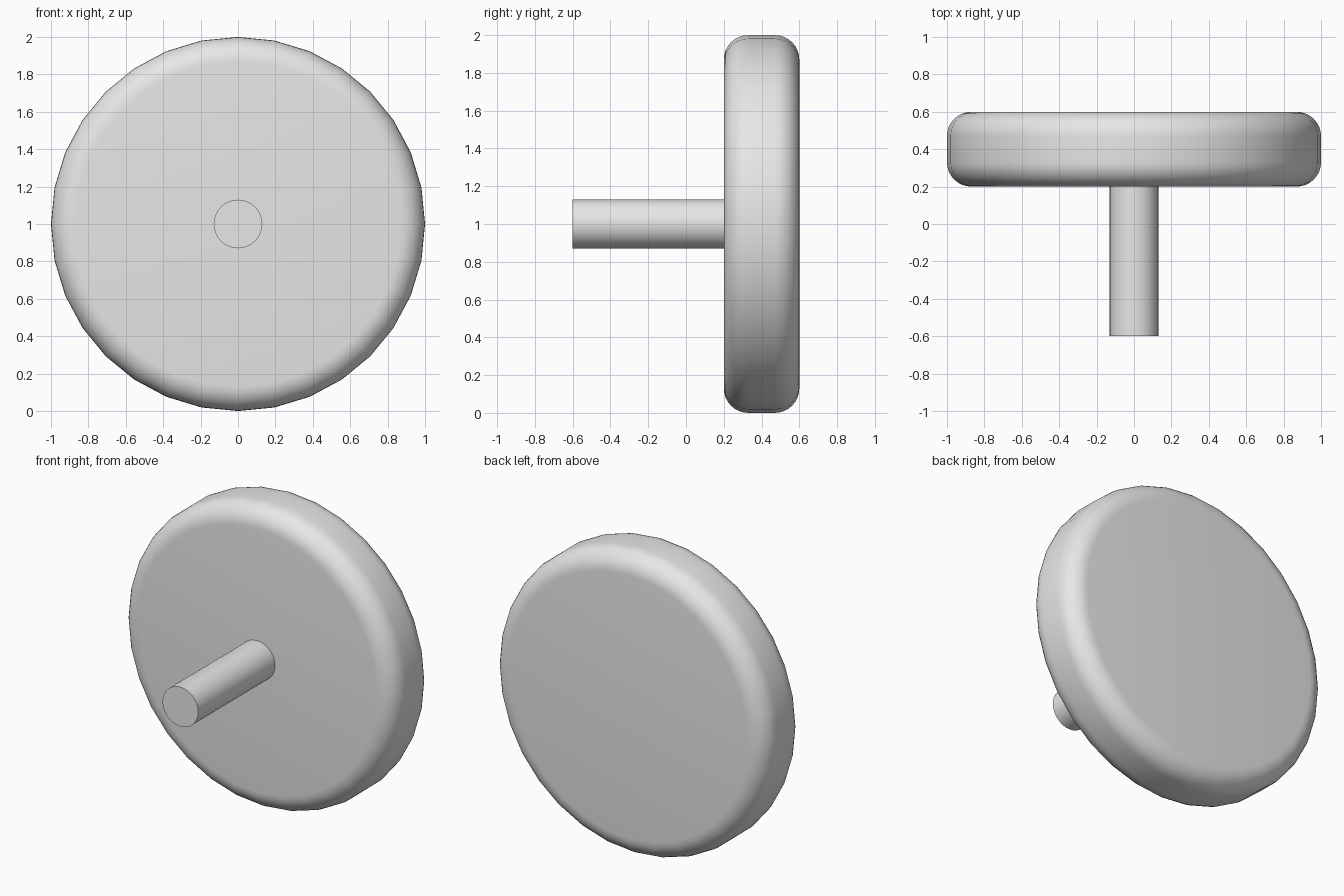
import bpy
import math

cube = bpy.data.objects.get("Cube")
if cube:
    bpy.data.objects.remove(cube, do_unlink=True)

# Single plain grey
grey = bpy.data.materials.new("light_grey")
grey.use_nodes = True
colour = (0.8, 0.8, 0.8, 1)
grey.diffuse_color = colour
grey.node_tree.nodes["Principled BSDF"].inputs["Base Color"].default_value = colour


def cylinder_along_y(name, radius, y_front, y_back, bevel=0):
    """Cylinder centred on the wheel axis, with optionally rounded rims."""
    bpy.ops.mesh.primitive_cylinder_add(
        vertices=32, radius=radius, depth=y_back - y_front,
        location=(0, (y_front + y_back) / 2, 1), rotation=(math.pi / 2, 0, 0))
    obj = bpy.context.object
    obj.name = name
    obj.data.materials.append(grey)
    if bevel:
        mod = obj.modifiers.new("rounded_rim", "BEVEL")
        mod.width = bevel
        mod.segments = 8
        mod.limit_method = "ANGLE"
        mod.angle_limit = math.radians(40)
        bpy.ops.object.modifier_apply(modifier=mod.name)
    bpy.ops.object.shade_smooth_by_angle(angle=math.radians(30))
    return obj


# Rounded wheel disc and the axle standing out of its front
cylinder_along_y("wheel_disc", 1.0, 0.2, 0.6, bevel=0.13)
cylinder_along_y("axle", 0.13, -0.6, 0.2)
